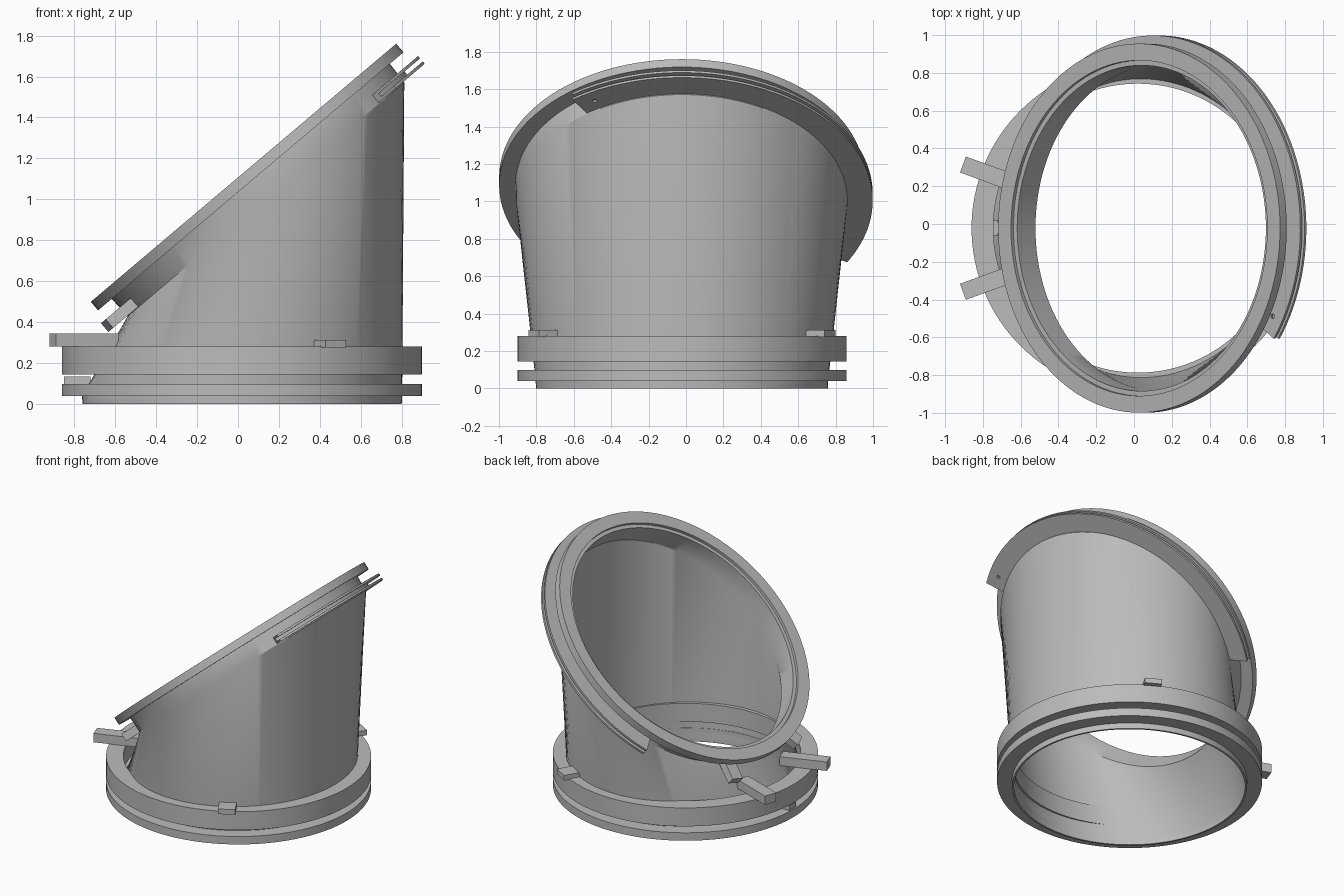
import bpy, bmesh
from math import radians, sin, cos
from mathutils import Matrix, Vector

cube = bpy.data.objects.get("Cube")
if cube:
    bpy.data.objects.remove(cube, do_unlink=True)

grey = bpy.data.materials.new("plain grey")
grey.use_nodes = True
grey.diffuse_color = (0.5, 0.5, 0.5, 1)
grey.node_tree.nodes["Principled BSDF"].inputs["Base Color"].default_value = (0.5, 0.5, 0.5, 1)

# Two working frames: the level base and the tilted mouth
YC = -0.022
BASE = Matrix.Translation((0.02, YC, 0))
MOUTH = Matrix.Translation((0.027, YC, 1.13)) @ Matrix.Rotation(radians(-40.2), 4, 'Y')


def finish(name, bm, smooth=True):
    bmesh.ops.recalc_face_normals(bm, faces=bm.faces)
    mesh = bpy.data.meshes.new(name)
    bm.to_mesh(mesh)
    bm.free()
    mesh.materials.append(grey)
    obj = bpy.data.objects.new(name, mesh)
    bpy.context.collection.objects.link(obj)
    bpy.ops.object.select_all(action='DESELECT')
    obj.select_set(True)
    bpy.context.view_layer.objects.active = obj
    if smooth:
        bpy.ops.object.shade_smooth_by_angle(angle=radians(30))
    return obj


def sweep(name, section, start=0, end=360, steps=128):
    """Turn a closed section of (frame, radius, height) points around its frames."""
    full = end - start == 360
    bm = bmesh.new()
    loops = []
    for i in range(steps if full else steps + 1):
        a = radians(start + (end - start) * i / steps)
        loops.append([bm.verts.new(f @ Vector((r * cos(a), r * sin(a), h)))
                      for f, r, h in section])
    n = len(section)
    for i in range(steps):
        p, q = loops[i], loops[(i + 1) % len(loops)]
        for j in range(n):
            k = (j + 1) % n
            bm.faces.new((p[j], q[j], q[k], p[k]))
    if not full:
        bm.faces.new(loops[0])
        bm.faces.new(loops[-1])
    return finish(name, bm)


def ring(name, frame, r0, r1, h0, h1):
    return sweep(name, [(frame, r0, h0), (frame, r1, h0), (frame, r1, h1), (frame, r0, h1)])


def block(name, frame, angle, r0, r1, width, h0, h1):
    """Box pointing outward along a radius of the frame."""
    bm = bmesh.new()
    bmesh.ops.create_cube(bm, size=1)
    place = (frame @ Matrix.Rotation(radians(angle), 4, 'Z')
             @ Matrix.Translation(((r0 + r1) / 2, 0, (h0 + h1) / 2))
             @ Matrix.Diagonal((r1 - r0, width, h1 - h0, 1)))
    bm.transform(place)
    return finish(name, bm, smooth=False)


def drill(obj, frame, angle, r, h, radius, sideways):
    """Cut a round pin hole, along the tangent or along the frame axis."""
    bm = bmesh.new()
    bmesh.ops.create_cone(bm, cap_ends=True, segments=20, radius1=radius,
                          radius2=radius, depth=0.3)
    turn = Matrix.Rotation(radians(90 if sideways else 0), 4, 'X')
    bm.transform(frame @ Matrix.Rotation(radians(angle), 4, 'Z')
                 @ Matrix.Translation((r, 0, h)) @ turn)
    cutter = finish("hole_cutter", bm, smooth=False)
    cutter.hide_render = True
    mod = obj.modifiers.new("hole", 'BOOLEAN')
    mod.operation, mod.solver, mod.object = 'DIFFERENCE', 'EXACT', cutter
    bpy.context.view_layer.objects.active = obj
    bpy.ops.object.modifier_apply(modifier=mod.name)
    bpy.data.objects.remove(cutter, do_unlink=True)


# Thin-walled tube lofted from the round base to the tilted neck
sweep("tube_body", [
    (BASE, 0.78, 0), (BASE, 0.782, 0.04), (MOUTH, 0.885, -0.17), (MOUTH, 0.89, -0.05),
    (MOUTH, 0.862, -0.05), (MOUTH, 0.862, -0.17), (BASE, 0.767, 0.04), (BASE, 0.767, 0)])

# Tilted flange with a shallow seat around the opening
sweep("mouth_flange", [(MOUTH, r, h) for r, h in (
    (0.862, -0.055), (0.977, -0.055), (0.977, 0), (0.888, 0), (0.888, -0.02), (0.862, -0.02))])

# Base rings
ring("lower_base_ring", BASE, 0.77, 0.88, 0.04, 0.098)
ring("upper_base_ring", BASE, 0.765, 0.88, 0.145, 0.28)

# Grooved arc under the high side of the flange
arc = sweep("grooved_arc", [(MOUTH, r, h) for r, h in (
    (0.87, -0.165), (1.02, -0.165), (1.02, -0.15), (0.92, -0.15),
    (0.92, -0.13), (1.02, -0.13), (1.02, -0.115), (0.87, -0.115))], -35, 120, 64)
for angle in (-29.4, 114):
    drill(arc, MOUTH, angle, 0.95, -0.14, 0.012, False)

# Paired hinge lugs and base tabs
for side, s in (("left", -1), ("right", 1)):
    lug = block(side + "_base_lug", BASE, 180 + 20 * s, 0.66, 0.985, 0.09, 0.28, 0.345)
    drill(lug, BASE, 180 + 20 * s, 0.925, 0.312, 0.02, True)
    lug = block(side + "_mouth_lug", MOUTH, 180 + 20 * s, 0.87, 1.055, 0.09, -0.168, -0.112)
    drill(lug, MOUTH, 180 + 20 * s, 1.0, -0.14, 0.02, True)
    block(side + "_base_tab", BASE, 60 * s, 0.8, 0.915, 0.115, 0.275, 0.312)

# Small stop between the base rings
block("ring_stop", BASE, 180, 0.74, 0.87, 0.08, 0.095, 0.135)
